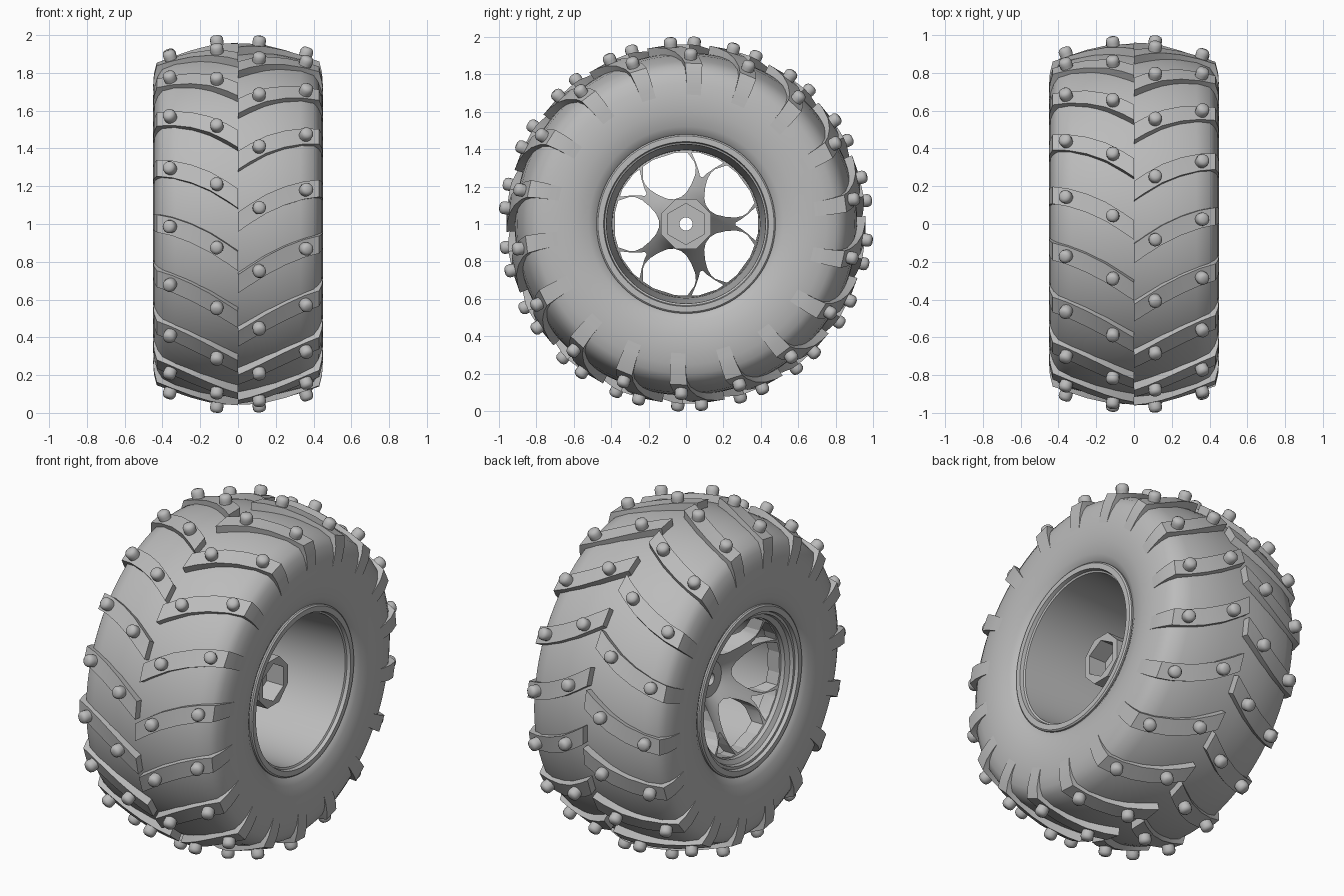
import bpy, bmesh
from math import radians, sin, cos, tau
from mathutils import Matrix, Vector

cube = bpy.data.objects.get("Cube")
if cube:
    bpy.data.objects.remove(cube)

grey = bpy.data.materials.new("plain_grey")
grey.use_nodes = True
grey.diffuse_color = (0.5, 0.5, 0.5, 1)
grey.node_tree.nodes["Principled BSDF"].inputs["Base Color"].default_value = (0.5, 0.5, 0.5, 1)


def wheel_point(x, r, angle):
    """Point around the axle; angle 0 is the front, 90 degrees the top."""
    return Vector((x, -r * cos(angle), 1 + r * sin(angle)))


def finish(name, bm, smooth=35):
    bmesh.ops.remove_doubles(bm, verts=bm.verts, dist=1e-5)
    bmesh.ops.recalc_face_normals(bm, faces=bm.faces)
    mesh = bpy.data.meshes.new(name)
    bm.to_mesh(mesh)
    bm.free()
    mesh.materials.append(grey)
    obj = bpy.data.objects.new(name, mesh)
    bpy.context.collection.objects.link(obj)
    if smooth:
        shade(obj, smooth)
    return obj


def shade(obj, angle):
    bpy.ops.object.select_all(action='DESELECT')
    obj.select_set(True)
    bpy.context.view_layer.objects.active = obj
    bpy.ops.object.shade_smooth_by_angle(angle=radians(angle))


def bridge(bm, rings, close_rings):
    """Quads between successive loops of vertices."""
    pairs = list(zip(rings, rings[1:]))
    if close_rings:
        pairs.append((rings[-1], rings[0]))
    for a, b in pairs:
        for i in range(len(a)):
            j = (i + 1) % len(a)
            bm.faces.new((a[i], a[j], b[j], b[i]))


def lathe(name, profile, steps=96, closed=True, turn=0.0):
    bm = bmesh.new()
    rings = [[bm.verts.new(wheel_point(x, r, turn + tau * i / steps)) for i in range(steps)]
             for x, r in profile]
    bridge(bm, rings, closed)
    bmesh.ops.dissolve_degenerate(bm, edges=bm.edges, dist=1e-6)
    return finish(name, bm)


def prism(bm, points, x0, x1):
    """Straight prism along the axle from (y, z) points about the wheel centre."""
    rings = [[bm.verts.new((x, y, z + 1)) for y, z in points] for x in (x0, x1)]
    bridge(bm, rings, False)
    bm.faces.new(rings[0])
    bm.faces.new(rings[1])


def polygon(radius, sides, turn=0.0):
    return [(radius * cos(turn + tau * i / sides), radius * sin(turn + tau * i / sides))
            for i in range(sides)]


def cut(obj, cutter):
    cutter.hide_render = True
    mod = obj.modifiers.new("cut", 'BOOLEAN')
    mod.operation, mod.solver, mod.object = 'DIFFERENCE', 'EXACT', cutter
    bpy.context.view_layer.objects.active = obj
    bpy.ops.object.modifier_apply(modifier=mod.name)
    bpy.data.objects.remove(cutter)
    shade(obj, 35)


# Tyre carcass: half profile mirrored across the middle
half = [(.37, .45), (.41, .48), (.432, .52), (.447, .6), (.45, .67), (.441, .75),
        (.425, .80), (.40, .84), (.33, .872), (.2, .902), (.1, .912)]
lathe("tyre_carcass", half + [(0, .915)] + [(-x, r) for x, r in reversed(half)], 108)

# Rim barrel with stepped lips
lathe("rim_barrel", [
    (.36, .478), (.418, .478), (.425, .47), (.425, .44), (.405, .435), (.40, .425), (.2, .415),
    (-.2, .395), (-.37, .39), (-.385, .415), (-.405, .42), (-.405, .435), (-.425, .44),
    (-.425, .47), (-.418, .478), (-.36, .478), (-.3, .44), (.3, .44)])

# Dished spoke plate, cut by windows between and inside the forked spokes
spokes = lathe("spokes", [
    (-.16, 0), (-.16, .1), (-.20, .15), (-.3, .3), (-.35, .40),
    (-.28, .40), (-.2, .3), (-.06, .2), (.02, .16), (.1, .13), (.1, 0)], 80, False)
big = [(.145, .02), (.16, .055), (.195, .095), (.235, .128), (.27, .143), (.3, .145),
       (.362, .125), (.38, .06)]
small = [(.265, .008), (.29, .022), (.33, .052), (.372, .09), (.384, .05)]
bm = bmesh.new()
for k in range(5):
    for shape, turn in ((big, tau / 2), (small, 0)):
        a = turn + tau * k / 5
        outline = shape + [(u, -v) for u, v in reversed(shape)]
        prism(bm, [(u * cos(a) - v * sin(a), u * sin(a) + v * cos(a)) for u, v in outline], -.6, .6)
prism(bm, polygon(.035, 24), -.6, .6)
cut(spokes, finish("window_cutter", bm, 0))

# Hub boss with hexagonal socket and axle hole
bm = bmesh.new()
prism(bm, polygon(.145, 8, tau / 16), -.14, .23)
hub = finish("hub", bm)
bm = bmesh.new()
prism(bm, polygon(.11, 6, tau / 12), .12, .4)
cut(hub, finish("socket_cutter", bm, 0))
bm = bmesh.new()
prism(bm, polygon(.035, 24), -.4, .4)
cut(hub, finish("axle_cutter", bm, 0))

# Lug stations: top x, top r, buried x, buried r, sweep in degrees
stations = [(0, .96, 0, .88, -4.5), (.06, .957, .06, .88, -2), (.15, .945, .14, .87, 1.4),
            (.25, .921, .23, .85, 4.3), (.35, .889, .31, .83, 6.5), (.43, .86, .36, .80, 7.6),
            (.445, .80, .38, .76, 8), (.449, .74, .40, .72, 8.2), (.447, .67, .41, .67, 8.4)]
COUNT, HALF_WIDTH = 18, 3.1


def add_lug(bm, side, start):
    rings = []
    for tx, tr, bx, br, sweep in stations:
        low, high = (radians(start + sweep + d) for d in (-HALF_WIDTH, HALF_WIDTH))
        corners = ((bx, br, low), (tx, tr, low), (tx, tr, high), (bx, br, high))
        rings.append([bm.verts.new(wheel_point(side * x, r, a)) for x, r, a in corners])
    bridge(bm, rings, False)
    bm.faces.new(rings[0])
    bm.faces.new(rings[-1])


def add_stud(bm, x, r, angle, lean):
    """Round-topped stud standing on a lug."""
    a = radians(angle)
    out = Vector((lean, -cos(a), sin(a))).normalized()
    place = Matrix.Translation(wheel_point(x, r, a)) @ out.to_track_quat('Z', 'Y').to_matrix().to_4x4()
    rings = [[bm.verts.new(place @ Vector((y, z, h))) for y, z in polygon(rad, 14)]
             for rad, h in ((.031, -.02), (.035, .015), (.035, .032), (.029, .044), (.016, .051))]
    bridge(bm, rings, False)
    bm.faces.new(rings[0])
    bm.faces.new(rings[-1])


# Chevron lugs and studs, the two halves staggered around the tyre
for name, side, start in (("left", 1, 5.1), ("right", -1, 12.6)):
    lugs, studs = bmesh.new(), bmesh.new()
    for k in range(COUNT):
        angle = start + k * 360 / COUNT
        add_lug(lugs, side, angle)
        add_stud(studs, side * .11, .949, angle, side * .12)
        add_stud(studs, side * .355, .887, angle + 6.5, side * .35)
    finish(name + "_tread_lugs", lugs, 30)
    finish(name + "_studs", studs, 50)
